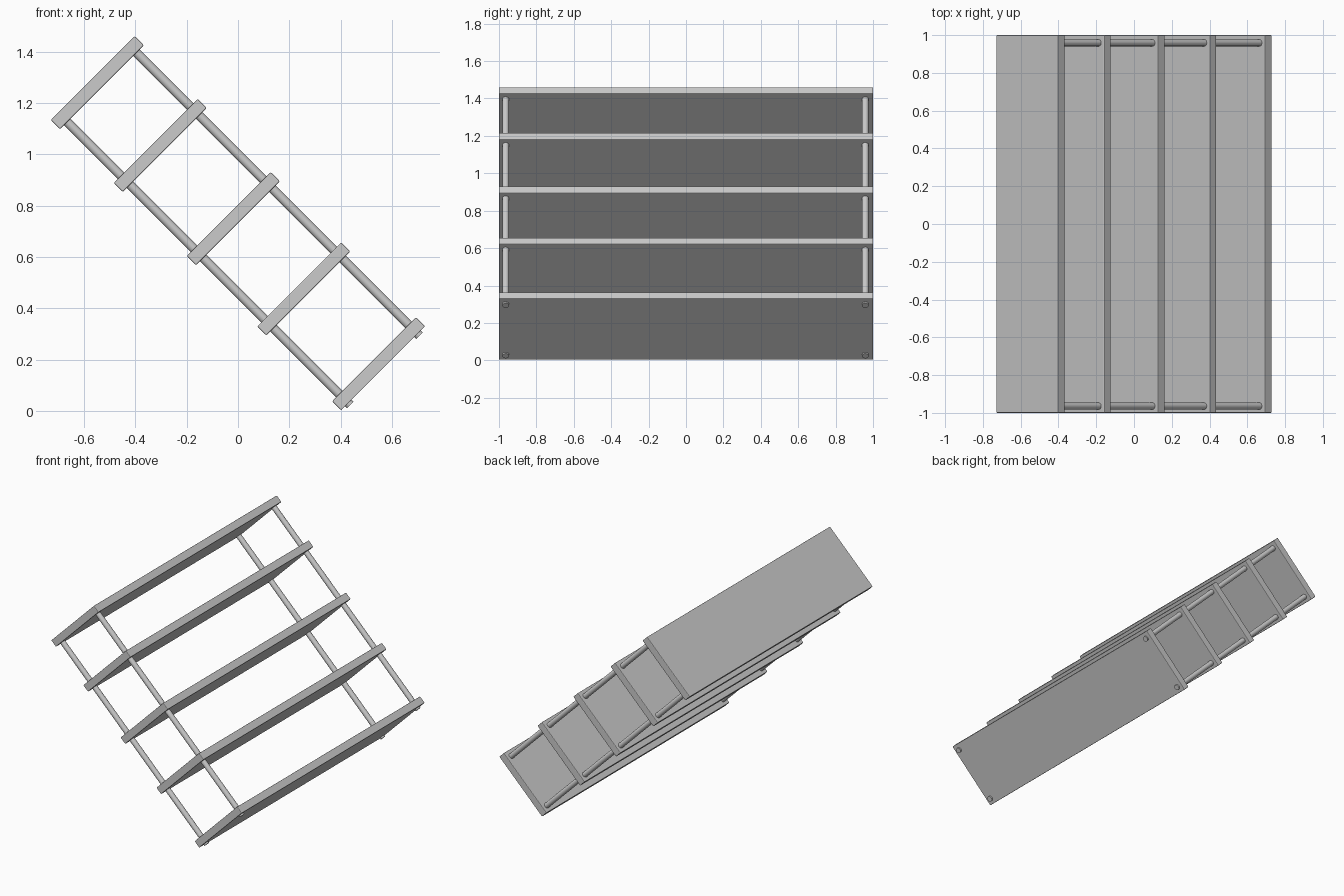
import bpy, math
from mathutils import Vector, Matrix

if "Cube" in bpy.data.objects:
    bpy.data.objects.remove(bpy.data.objects["Cube"])

S = math.sqrt(0.5)
WIDE = Vector((S, 0, S))        # across each shelf
DOWN = Vector((S, 0, -S))       # along the rods, from top shelf to bottom shelf
TILT = Matrix((WIDE, (0, 1, 0), -DOWN)).transposed().to_4x4()
MID = Vector((0, 0, 0.732))     # centre of the leaning unit


def place(obj, name, across, y, along):
    obj.name = name
    obj.matrix_world = Matrix.Translation(MID + WIDE * across + DOWN * along + Vector((0, y, 0))) @ TILT


# Shelves: long boards with slightly eased edges
tops_x = (-0.548, -0.303, -0.018, 0.256, 0.548)
for i, x in enumerate(tops_x):
    bpy.ops.mesh.primitive_cube_add(size=1)
    shelf = bpy.context.object
    for v in shelf.data.vertices:
        v.co = (v.co.x * 0.462, v.co.y * 2.0, v.co.z * 0.05)
    place(shelf, f"shelf_{i + 1}", 0, 0, x / S)
    bev = shelf.modifiers.new("eased_edges", 'BEVEL')
    bev.width = 0.004
    bev.segments = 2

# Corner rods: from inside the top shelf to just below the bottom shelf
start, end = -0.548 / S, 0.548 / S + 0.035
for side, y in (("front", -0.964), ("back", 0.959)):
    for edge, across in (("lower", -0.192), ("upper", 0.190)):
        bpy.ops.mesh.primitive_cylinder_add(vertices=24, radius=0.018, depth=end - start)
        place(bpy.context.object, f"{side}_{edge}_rod", across, y, (start + end) / 2)
        bpy.ops.object.shade_smooth_by_angle(angle=math.radians(35))
